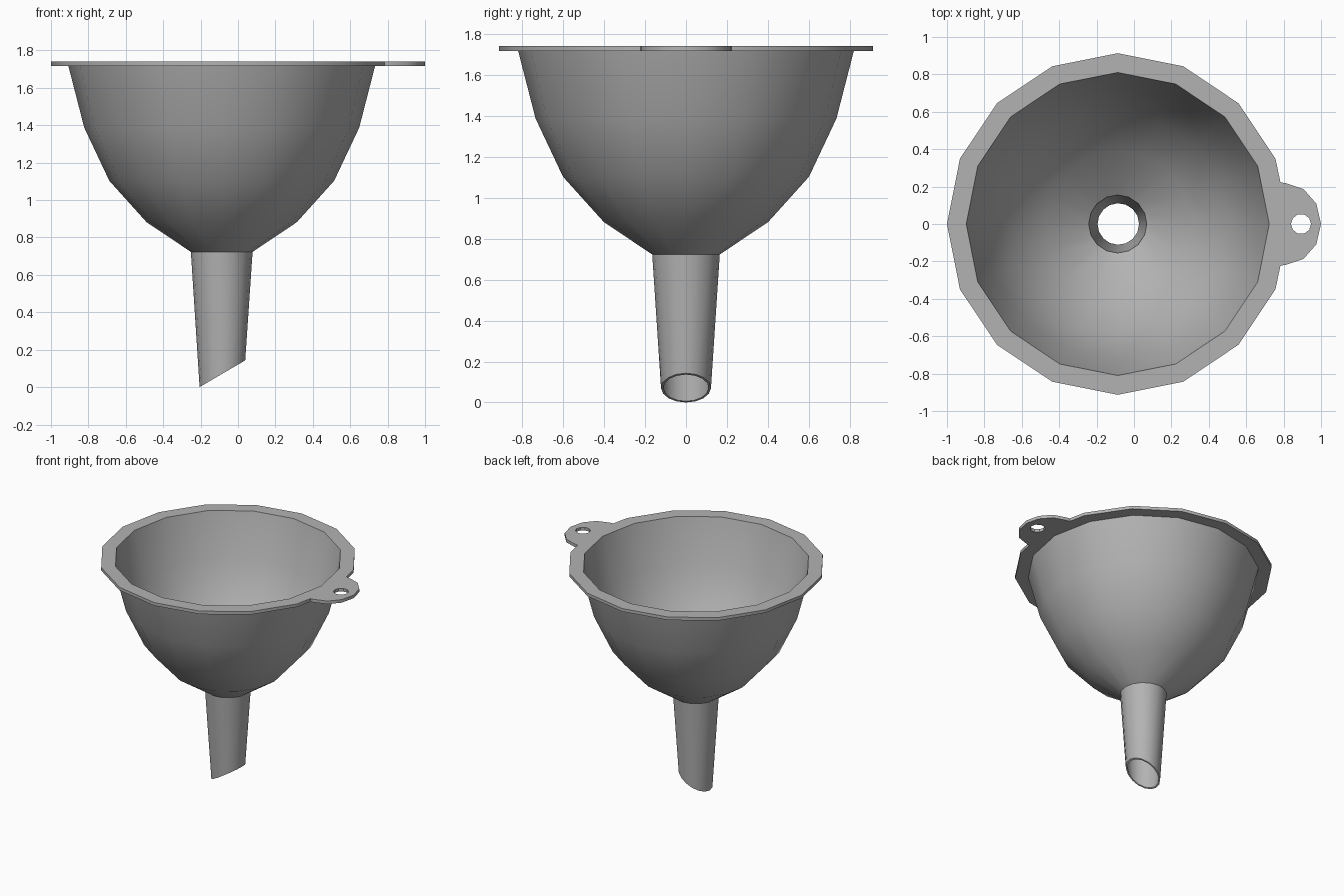
import bpy, bmesh
from math import cos, sin, pi

if "Cube" in bpy.data.objects:
    bpy.data.objects.remove(bpy.data.objects["Cube"])

CX = -0.087      # funnel axis
N = 16           # sides
RIM_BOTTOM, RIM_TOP = 1.717, 1.741

grey = bpy.data.materials.new("dark_grey")
grey.diffuse_color = (0.45, 0.45, 0.45, 1)
grey.use_nodes = True
grey.node_tree.nodes["Principled BSDF"].inputs["Base Color"].default_value = grey.diffuse_color


def ring(r, n=N, cx=CX):
    return [(cx + r * cos(2 * pi * i / n), r * sin(2 * pi * i / n)) for i in range(n)]


def finish(bm, name, thickness=0):
    bmesh.ops.recalc_face_normals(bm, faces=bm.faces)
    me = bpy.data.meshes.new(name)
    bm.to_mesh(me)
    bm.free()
    me.materials.append(grey)
    ob = bpy.data.objects.new(name, me)
    bpy.context.collection.objects.link(ob)
    bpy.ops.object.select_all(action='DESELECT')
    bpy.context.view_layer.objects.active = ob
    ob.select_set(True)
    if thickness:
        mod = ob.modifiers.new("thickness", 'SOLIDIFY')
        mod.thickness = thickness
        mod.offset = 0
        bpy.ops.object.convert(target='MESH')
    bpy.ops.object.shade_smooth_by_angle(angle=0.6)


# Bowl and spout: thin wall turned around the axis, spout tip cut at a slant
outer = [(0.82, RIM_BOTTOM), (0.735, 1.387), (0.601, 1.103), (0.402, 0.882), (0.165, 0.723), (0.122, 0)]
inner = [(0.81, RIM_TOP), (0.724, 1.39), (0.59, 1.11), (0.393, 0.892), (0.155, 0.73), (0.111, 0)]
bm = bmesh.new()
loops = []
for r, z in inner + outer[::-1]:
    loop = []
    for x, y in ring(r):
        if z == 0:    # slanted tip, slightly wider where it is higher
            s = (x - CX) / 0.122
            x, y = CX + (x - CX) * (1 + 0.03 * s), y * (1 + 0.03 * s)
            h = 0.143 * (x - CX + 0.1184) / 0.244
        else:
            h = z
        loop.append(bm.verts.new((x, y, h)))
    loops.append(loop)
for a, b in zip(loops, loops[1:]):
    for i in range(N):
        j = (i + 1) % N
        bm.faces.new((a[i], a[j], b[j], b[i]))
# Face the wall outwards explicitly closed at the rim
for i in range(N):
    j = (i + 1) % N
    bm.faces.new((loops[-1][i], loops[-1][j], loops[0][j], loops[0][i]))
finish(bm, "bowl_and_spout")

# Flat rim with hanging tab: outer outline, bowl opening and hang hole filled together
half_tab = [(0.783, 0.222), (0.81, 0.219), (0.906, 0.187), (0.975, 0.108)]
tab = [(x, -y) for x, y in half_tab] + [(1.0, 0)] + half_tab[::-1]
outline = tab + ring(0.913)[1:]
bm = bmesh.new()
edges = []
for pts in (outline, ring(0.81), ring(0.054, 10, 0.893)):
    vs = [bm.verts.new((x, y, (RIM_BOTTOM + RIM_TOP) / 2)) for x, y in pts]
    edges += [bm.edges.new((vs[i - 1], vs[i])) for i in range(len(vs))]
bmesh.ops.triangle_fill(bm, edges=edges, use_beauty=True, use_dissolve=False)
finish(bm, "rim_with_tab", RIM_TOP - RIM_BOTTOM)
